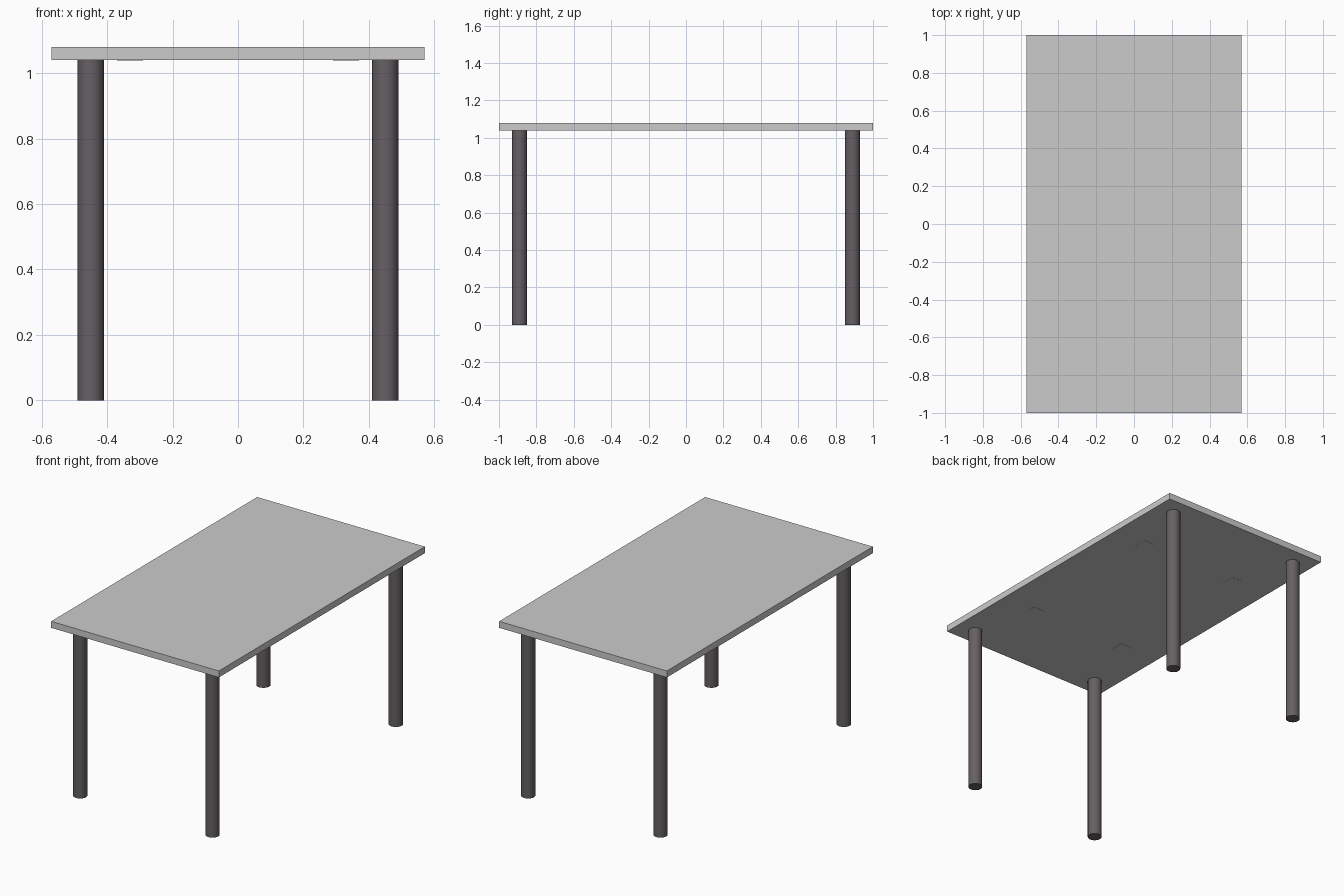
import bpy

if "Cube" in bpy.data.objects:
    bpy.data.objects.remove(bpy.data.objects["Cube"])

TOP_BOTTOM, TOP_HEIGHT = 1.04, 1.08
PAD_DROP = 0.001

leg_mat = bpy.data.materials.new("dark_leg")
leg_mat.diffuse_color = (0.13, 0.115, 0.125, 1)
leg_mat.use_nodes = True
leg_mat.node_tree.nodes["Principled BSDF"].inputs["Base Color"].default_value = leg_mat.diffuse_color


def box(name, x, y, z0, z1, sx, sy):
    bpy.ops.mesh.primitive_cube_add(size=1, location=(x, y, (z0 + z1) / 2))
    ob = bpy.context.object
    ob.name = name
    ob.scale = (sx, sy, z1 - z0)
    bpy.ops.object.transform_apply(location=False, rotation=False, scale=True)
    return ob


def leg(name, x, y):
    bpy.ops.mesh.primitive_cylinder_add(vertices=32, radius=0.04, depth=TOP_BOTTOM,
                                        location=(x, y, TOP_BOTTOM / 2))
    ob = bpy.context.object
    ob.name = name
    ob.data.materials.append(leg_mat)
    bpy.ops.object.shade_smooth_by_angle()


# Table top
box("table_top", 0, 0, TOP_BOTTOM, TOP_HEIGHT, 1.14, 2.0)

# Legs at the corners, and small square pads let into the underside
for sy, end in ((-1, "front"), (1, "back")):
    for sx, side in ((-1, "left"), (1, "right")):
        leg(f"{end}_{side}_leg", sx * 0.45, sy * 0.89)
        box(f"{end}_{side}_underside_pad", sx * 0.33, sy * 0.5,
            TOP_BOTTOM - PAD_DROP, TOP_BOTTOM + 0.01, 0.08, 0.08)
